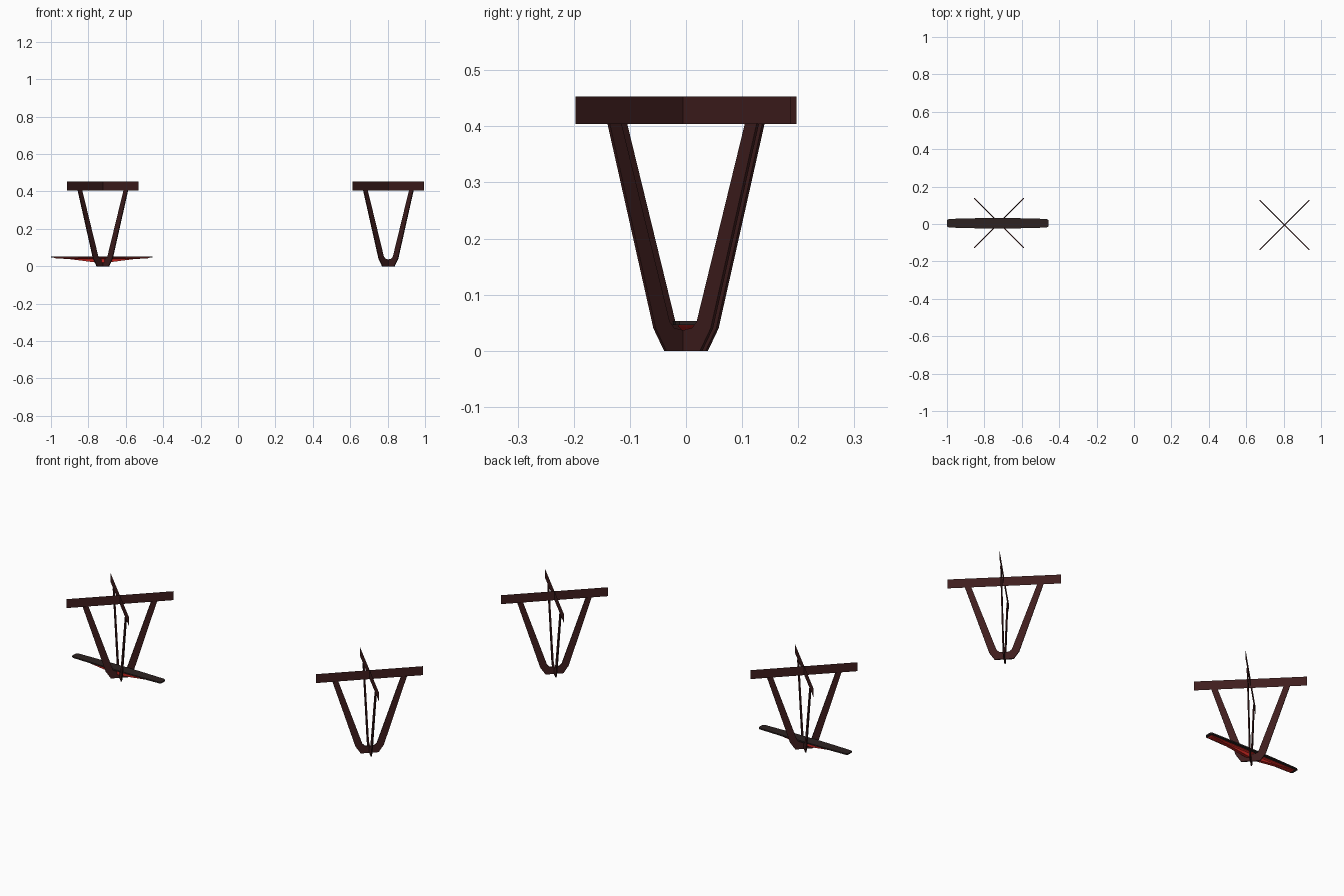
import bpy, math
from mathutils import Vector

if "Cube" in bpy.data.objects:
    bpy.data.objects.remove(bpy.data.objects["Cube"])


def material(name, rgb):
    m = bpy.data.materials.new(name)
    m.diffuse_color = (*rgb, 1)
    m.use_nodes = True
    m.node_tree.nodes["Principled BSDF"].inputs["Base Color"].default_value = m.diffuse_color
    return m


WOOD = material("dark red brown", (0.050, 0.0125, 0.0125))
DARK = material("dark brown grey", (0.026, 0.016, 0.015))
RED = material("red", (0.6, 0.02, 0.015))


def add_mesh(name, verts, faces, mat):
    me = bpy.data.meshes.new(name)
    me.from_pydata(verts, [], faces)
    me.materials.append(mat)
    me.update()
    ob = bpy.data.objects.new(name, me)
    bpy.context.collection.objects.link(ob)
    return ob


S2 = math.sqrt(2)
# half profile of the V frame, as seen along an axis (scaled to the diagonal plane)
OUTER = [(.133, .405), (.051, .04), (.032, 0), (0, 0)]
INNER = [(.112, .405), (.026, .052), (.018, .041), (0, .036)]


def mirrored(half):
    return half + [(-x, z) for x, z in reversed(half[:-1])]


def v_frame(name, loc, angle, t=.003):
    pairs = list(zip(mirrored(OUTER), mirrored(INNER)))
    verts, faces = [], []
    for (ox, oz), (ix, iz) in pairs:
        verts += [(ox * S2, -t, oz), (ix * S2, -t, iz),
                  (ix * S2, t, iz), (ox * S2, t, oz)]
    n = len(pairs)
    for i in range(n - 1):
        a, b = 4 * i, 4 * i + 4
        for k in range(4):
            j = (k + 1) % 4
            faces.append((a + k, b + k, b + j, a + j))
    faces += [(0, 1, 2, 3), (4 * n - 1, 4 * n - 2, 4 * n - 3, 4 * n - 4)]
    ob = add_mesh(name, verts, faces, WOOD)
    ob.location, ob.rotation_euler.z = loc, angle


def top_bar(name, loc, angle):
    # paper-thin upright strip
    h = .1915 * S2
    ob = add_mesh(name, [(-h, 0, .404), (h, 0, .404), (h, 0, .453), (-h, 0, .453)],
                  [(0, 1, 2, 3)], WOOD)
    ob.location, ob.rotation_euler.z = loc, angle


# two stands, each of two crossed V frames with top bars
LEFT = Vector((-.7225, .005, 0))
RIGHT = Vector((.804, -.005, 0))
for side, loc in (("left", LEFT), ("right", RIGHT)):
    for i, ang in enumerate((math.pi / 4, -math.pi / 4)):
        v_frame(f"{side}_stand_frame_{i}", loc, ang)
        top_bar(f"{side}_stand_bar_{i}", loc, ang)

# long board: dark rim plate with clipped corners, slightly wider in the middle
CX = -.7285
quarter = [(.2715, .016), (.262, .023), (.16, .026), (.06, .028)]
right_half = [(x, -y) for x, y in reversed(quarter)] + quarter
outline = right_half + [(-x, -y) for x, y in right_half]
n = len(outline)
verts = [(x, y, z) for z in (.046, .053) for x, y in outline]
faces = [tuple(range(n - 1, -1, -1)), tuple(range(n, 2 * n))]
faces += [(i, (i + 1) % n, n + (i + 1) % n, n + i) for i in range(n)]
board = add_mesh("board", verts, faces, DARK)
board.location = (CX, .004, 0)

# shallow red keel under the board: stacked, shrinking rectangles
levels = [(.26, .016, .047), (.25, .015, .043), (.17, .009, .038), (.03, .008, .02)]
kv = [(sx * x, sy * y, z) for x, y, z in levels
      for sx, sy in ((-1, -1), (1, -1), (1, 1), (-1, 1))]
kf = [(4 * l + k, 4 * l + 4 + k, 4 * l + 4 + (k + 1) % 4, 4 * l + (k + 1) % 4)
      for l in range(len(levels) - 1) for k in range(4)]
kf += [(15, 14, 13, 12), (0, 1, 2, 3)]
keel = add_mesh("board_keel", kv, kf, RED)
keel.location = (CX, .001, 0)
